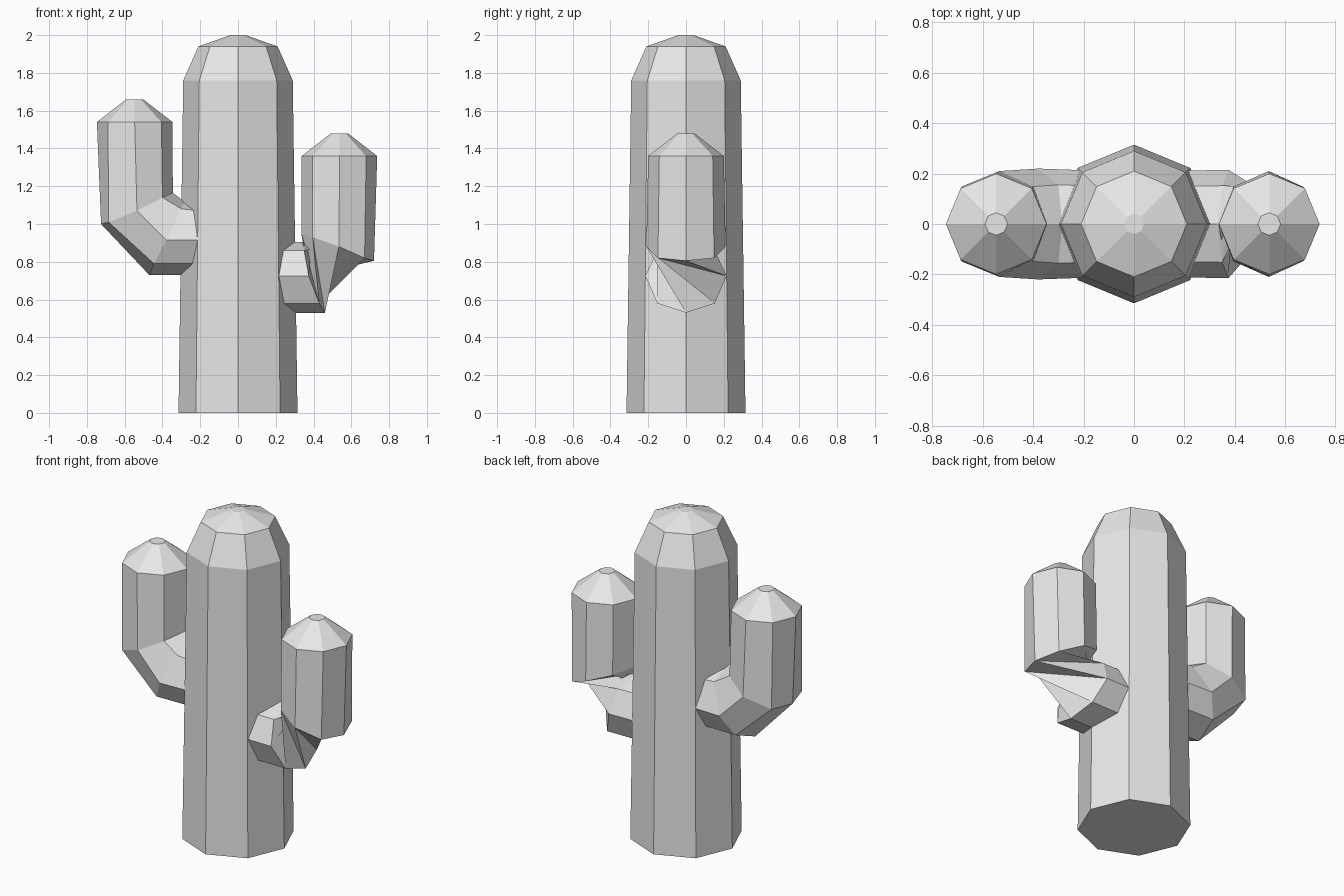
import bpy
import math

cube = bpy.data.objects.get("Cube")
if cube:
    bpy.data.objects.remove(cube, do_unlink=True)

SIDES = 8

grey = bpy.data.materials.new("plain_grey")
grey.use_nodes = True
grey.diffuse_color = (0.8, 0.8, 0.8, 1)
grey.node_tree.nodes["Principled BSDF"].inputs["Base Color"].default_value = (0.8, 0.8, 0.8, 1)


def level_ring(cx, z, radius, start=0.0, turn=-1):
    """Horizontal octagon; start picks the direction of its first corner."""
    angles = [start + turn * i * math.tau / SIDES for i in range(SIDES)]
    return [(cx + radius * math.cos(a), radius * math.sin(a), z) for a in angles]


def bent_ring(side, outline, radius=0.21):
    """Tilted octagon from its side outline, listed from outer/lower to inner/upper."""
    front = [(side * x, -radius * math.sin(i * math.pi / 4), z)
             for i, (x, z) in enumerate(outline)]
    back = [(x, -y, z) for x, y, z in front[3:0:-1]]
    return front + back


def loft(name, rings, cap_start=False, twisted=None, shift=0):
    """Skin the rings; the span after ring `twisted` is joined with an offset."""
    verts = [v for ring in rings for v in ring]
    faces = []
    for r in range(len(rings) - 1):
        for i in range(SIDES):
            j = (i + 1) % SIDES
            off = shift if r == twisted else 0
            a, b = r * SIDES + i, r * SIDES + j
            c = (r + 1) * SIDES + (j + off) % SIDES
            d = (r + 1) * SIDES + (i + off) % SIDES
            faces += [(a, b, d), (b, c, d)] if off else [(a, b, c, d)]
    top = (len(rings) - 1) * SIDES
    faces.append(tuple(range(top, top + SIDES)))
    if cap_start:
        faces.append(tuple(reversed(range(SIDES))))
    mesh = bpy.data.meshes.new(name)
    mesh.from_pydata(verts, [], faces)
    mesh.materials.append(grey)
    obj = bpy.data.objects.new(name, mesh)
    bpy.context.collection.objects.link(obj)
    # Consistent outward normals
    bpy.context.view_layer.objects.active = obj
    obj.select_set(True)
    bpy.ops.object.mode_set(mode="EDIT")
    bpy.ops.mesh.select_all(action="SELECT")
    bpy.ops.mesh.normals_make_consistent(inside=False)
    bpy.ops.object.mode_set(mode="OBJECT")
    obj.select_set(False)
    return obj


def arm_top(side, x, z_shoulder, z_tip):
    """Upper end of an arm: shoulder ring and small flat tip."""
    start = 0 if side > 0 else math.pi
    return [level_ring(side * x, z_shoulder, 0.2, start, -side),
            level_ring(side * x, z_tip, 0.045, start, -side)]


# Trunk
trunk = [(0, 0.315), (1.76, 0.29), (1.94, 0.21), (2.0, 0.04)]
loft("trunk", [level_ring(0, z, r, turn=1) for z, r in trunk], cap_start=True)

# Right arm: root inside the trunk, elbow, column, tip
loft("right_arm", [
    bent_ring(-1, [(0.1, 0.73), (0.1, 0.79), (0.1, 0.915), (0.1, 1.06), (0.1, 1.12)]),
    bent_ring(-1, [(0.47, 0.73), (0.445, 0.79), (0.38, 0.915), (0.3, 1.08), (0.285, 1.12)], 0.22),
    bent_ring(-1, [(0.725, 1.0), (0.685, 1.01), (0.535, 1.07), (0.4, 1.14), (0.345, 1.165)]),
] + arm_top(-1, 0.547, 1.54, 1.66))

# Left arm: the span between elbow and column is twisted
loft("left_arm", [
    bent_ring(1, [(0.1, 0.53), (0.1, 0.58), (0.1, 0.725), (0.1, 0.86), (0.1, 0.91)]),
    bent_ring(1, [(0.46, 0.53), (0.43, 0.58), (0.375, 0.725), (0.35, 0.86), (0.33, 0.905)], 0.215),
    bent_ring(1, [(0.72, 0.805), (0.67, 0.82), (0.535, 0.88), (0.395, 0.93), (0.335, 0.95)]),
] + arm_top(1, 0.537, 1.36, 1.48), twisted=1, shift=3)
